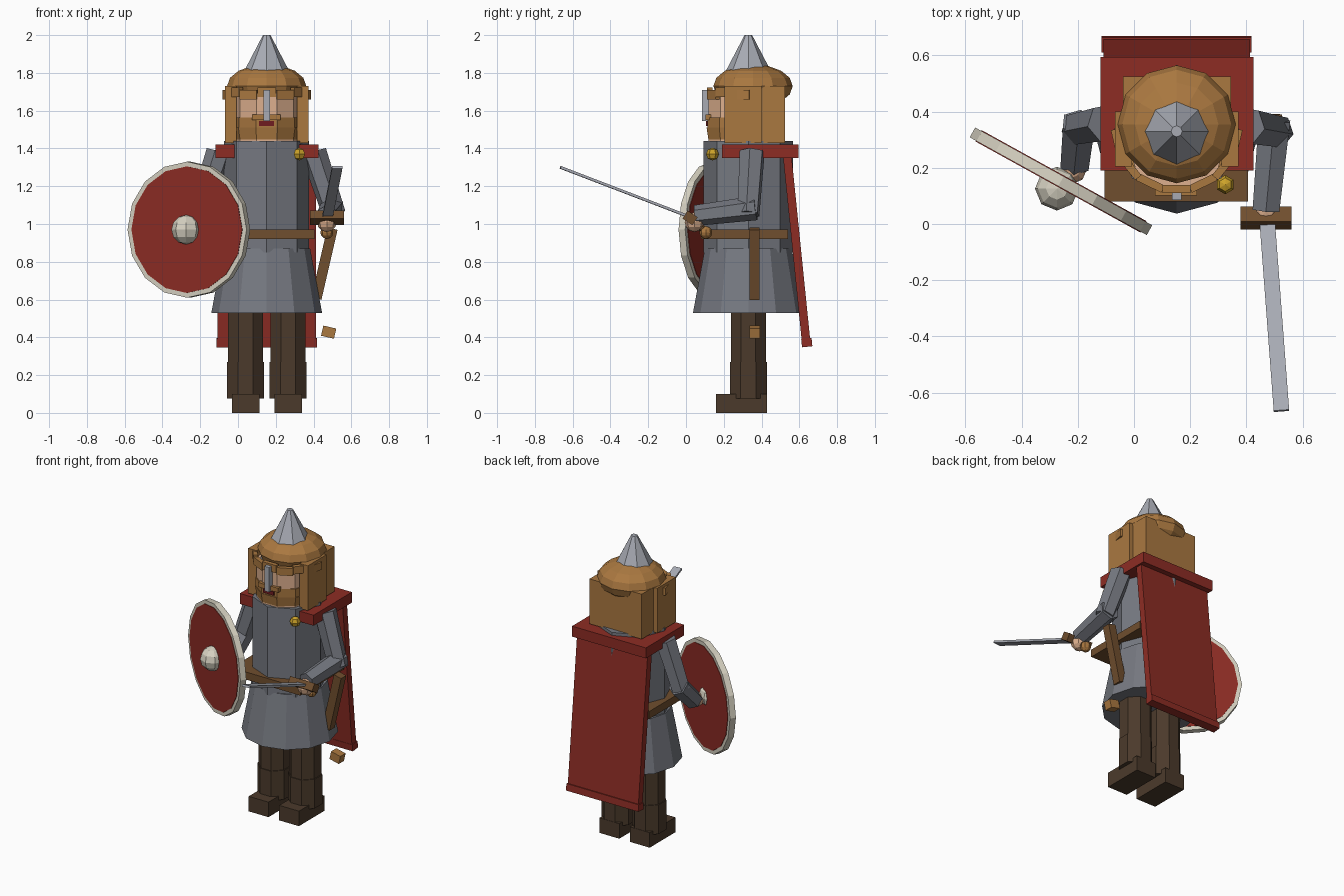
import bpy, math
from mathutils import Vector, Matrix

if "Cube" in bpy.data.objects:
    bpy.data.objects.remove(bpy.data.objects["Cube"])


def mat(name, r, g, b):
    m = bpy.data.materials.new(name)
    lin = [((c / 255 + 0.055) / 1.055) ** 2.4 for c in (r, g, b)]
    m.diffuse_color = (*lin, 1)
    m.use_nodes = True
    m.node_tree.nodes["Principled BSDF"].inputs["Base Color"].default_value = m.diffuse_color
    return m


HAIR = mat("light brown", 170, 120, 64)
MAIL = mat("mail grey", 118, 121, 129)
STEEL = mat("steel", 168, 171, 180)
RED = mat("cloth red", 141, 44, 36)
DARK = mat("dark brown", 75, 58, 43)
LEATHER = mat("leather", 112, 78, 46)
SKIN = mat("skin", 222, 176, 142)
CREAM = mat("cream", 214, 209, 193)
GOLD = mat("gold", 205, 163, 42)
LIP = mat("lip red", 112, 28, 32)

CX, CY = 0.152, 0.33      # body axis


def finish(name, m):
    o = bpy.context.object
    o.name = name
    o.data.materials.append(m)
    return o


def box(name, m, x, y, z, rot=(0, 0, 0)):
    """Box from (min, max) ranges on each axis, turned about its centre."""
    mid = [(a + b) / 2 for a, b in (x, y, z)]
    bpy.ops.mesh.primitive_cube_add(size=1, location=mid, rotation=rot)
    o = finish(name, m)
    o.scale = [b - a for a, b in (x, y, z)]
    return o


def cone(name, m, sides, r1, r2, z0, z1, x=CX, y=CY, turn=0.0, sy=1.0):
    bpy.ops.mesh.primitive_cone_add(vertices=sides, radius1=r1, radius2=r2, depth=z1 - z0,
                                    location=(x, y, (z0 + z1) / 2), rotation=(0, 0, turn))
    o = finish(name, m)
    o.scale = (1, sy, 1)
    return o


def ball(name, m, loc, r, seg=8, rings=6):
    bpy.ops.mesh.primitive_uv_sphere_add(segments=seg, ring_count=rings, radius=1, location=loc)
    o = finish(name, m)
    o.scale = r if isinstance(r, tuple) else (r, r, r)
    return o


def limb(name, m, a, b, r1, r2, sides=6):
    a, b = Vector(a), Vector(b)
    d = b - a
    bpy.ops.mesh.primitive_cone_add(vertices=sides, radius1=r1, radius2=r2, depth=d.length)
    o = finish(name, m)
    o.matrix_world = Matrix.Translation((a + b) / 2) @ d.to_track_quat('Z', 'Y').to_matrix().to_4x4()
    return o


def plank(name, m, a, b, w, t):
    """Flat bar from a to b, width w kept horizontal."""
    a, b = Vector(a), Vector(b)
    d = (b - a).normalized()
    side = d.cross(Vector((0, 0, 1))).normalized()
    up = side.cross(d)
    bpy.ops.mesh.primitive_cube_add(size=1)
    o = finish(name, m)
    rot = Matrix((side, d, up)).transposed().to_4x4()
    o.matrix_world = (Matrix.Translation((a + b) / 2) @ rot
                      @ Matrix.Diagonal((w, (b - a).length, t, 1)))
    return o


# legs and boots
for side, lx in (("left", 0.04), ("right", 0.265)):
    cone(side + "_leg", DARK, 8, 0.1, 0.1, 0.08, 0.6, lx, CY, math.pi / 8)
    cone(side + "_leg_wrap", DARK, 8, 0.106, 0.106, 0.075, 0.27, lx, CY, math.pi / 8)
    box(side + "_boot", DARK, (lx - 0.073, lx + 0.073), (0.16, 0.43), (0, 0.1))

# mail coat
cone("skirt", MAIL, 12, 0.293, 0.23, 0.53, 0.87)
cone("torso", MAIL, 8, 0.225, 0.225, 0.85, 1.44, sy=1.05)
box("belt", LEATHER, (-0.105, 0.405), (0.08, 0.54), (0.92, 0.97))

# cape: collar, hanging sheet and hem
box("cape_collar", RED, (-0.12, 0.425), (0.19, 0.595), (1.35, 1.42))
tilt = math.radians(5.8)
box("cape_sheet", RED, (-0.108, 0.413), (0.562, 0.607), (0.365, 1.40), (tilt, 0, 0))
box("cape_hem", RED, (-0.115, 0.418), (0.612, 0.667), (0.35, 0.395), (tilt, 0, 0))
ball("brooch", GOLD, (0.325, 0.14, 1.37), 0.034, 6, 4)

# head, hair and beard
cone("head", SKIN, 10, 0.175, 0.175, 1.42, 1.69, y=0.285, turn=math.pi / 10)
cone("beard", HAIR, 10, 0.172, 0.185, 1.43, 1.51, y=0.285, turn=math.pi / 10)
cone("upper_beard", HAIR, 10, 0.181, 0.181, 1.51, 1.565, y=0.285, turn=math.pi / 10)
box("moustache", HAIR, (0.075, 0.225), (0.102, 0.15), (1.55, 1.58))
box("mouth", LIP, (0.11, 0.19), (0.105, 0.15), (1.52, 1.545))
box("hair_back", HAIR, (-0.04, 0.345), (0.30, 0.525), (1.43, 1.73))
for side, s in (("left", -1), ("right", 1)):
    x = CX + s * 0.19
    box(side + "_hair_side", HAIR, (x - 0.03, x + 0.03), (0.205, 0.40), (1.43, 1.73))
ball("hair_dome", HAIR, (CX, 0.355, 1.73), (0.21, 0.21, 0.115), 12, 8)

# helmet: cone, brow band and nose guard
cone("helmet", STEEL, 8, 0.195, 0.02, 1.665, 2.0)
for i in range(7):
    a = math.pi + (i + 0.5) * math.pi / 7
    x, y = CX + 0.215 * math.cos(a), 0.335 + 0.21 * math.sin(a)
    lift = 0.012 if i % 2 else 0
    box("brow_plate", HAIR, (x - 0.014, x + 0.014), (y - 0.05, y + 0.05),
        (1.66 + lift, 1.71 + lift), (0, 0, a))
box("nose_guard", STEEL, (0.135, 0.17), (0.085, 0.13), (1.545, 1.71))

# sword arm
limb("right_upper_arm", MAIL, (0.40, 0.35, 1.38), (0.51, 0.33, 1.05), 0.07, 0.062)
limb("right_forearm", MAIL, (0.50, 0.37, 1.085), (0.47, 0.05, 1.045), 0.065, 0.055)
ball("right_hand", SKIN, (0.47, 0.045, 1.01), 0.052)

# sword
plank("blade", STEEL, (0.475, 0.0, 1.045), (0.525, -0.665, 1.30), 0.055, 0.014)
plank("crossguard", LEATHER, (0.47, 0.048, 1.015), (0.47, -0.005, 1.05), 0.18, 0.05)
limb("grip", LEATHER, (0.47, 0.10, 0.965), (0.47, 0.01, 1.03), 0.02, 0.02)
ball("pommel", HAIR, (0.47, 0.105, 0.955), 0.034)

# scabbard and its tip
lean = math.radians(13)
box("scabbard", LEATHER, (0.43, 0.485), (0.335, 0.39), (0.60, 0.98), (0, lean, 0))
box("scabbard_tip", HAIR, (0.445, 0.515), (0.337, 0.392), (0.40, 0.455), (0, lean, 0))

# shield arm
limb("left_upper_arm", MAIL, (-0.10, 0.36, 1.38), (-0.20, 0.34, 1.07), 0.07, 0.062)
limb("left_forearm", MAIL, (-0.195, 0.36, 1.10), (-0.21, 0.215, 0.95), 0.065, 0.058)
ball("left_hand", SKIN, (-0.215, 0.19, 0.95), 0.045)

# round shield with rim, face and boss
centre = Vector((-0.26, 0.152, 0.97))
normal = Vector((-0.483, -0.875, 0))
limb("shield_rim", CREAM, centre - normal * 0.02, centre + normal * 0.02, 0.36, 0.36, 16)
limb("shield_face", RED, centre - normal * 0.023, centre + normal * 0.023, 0.335, 0.335, 16)
ball("shield_boss", CREAM, centre + normal * 0.03, 0.078)
